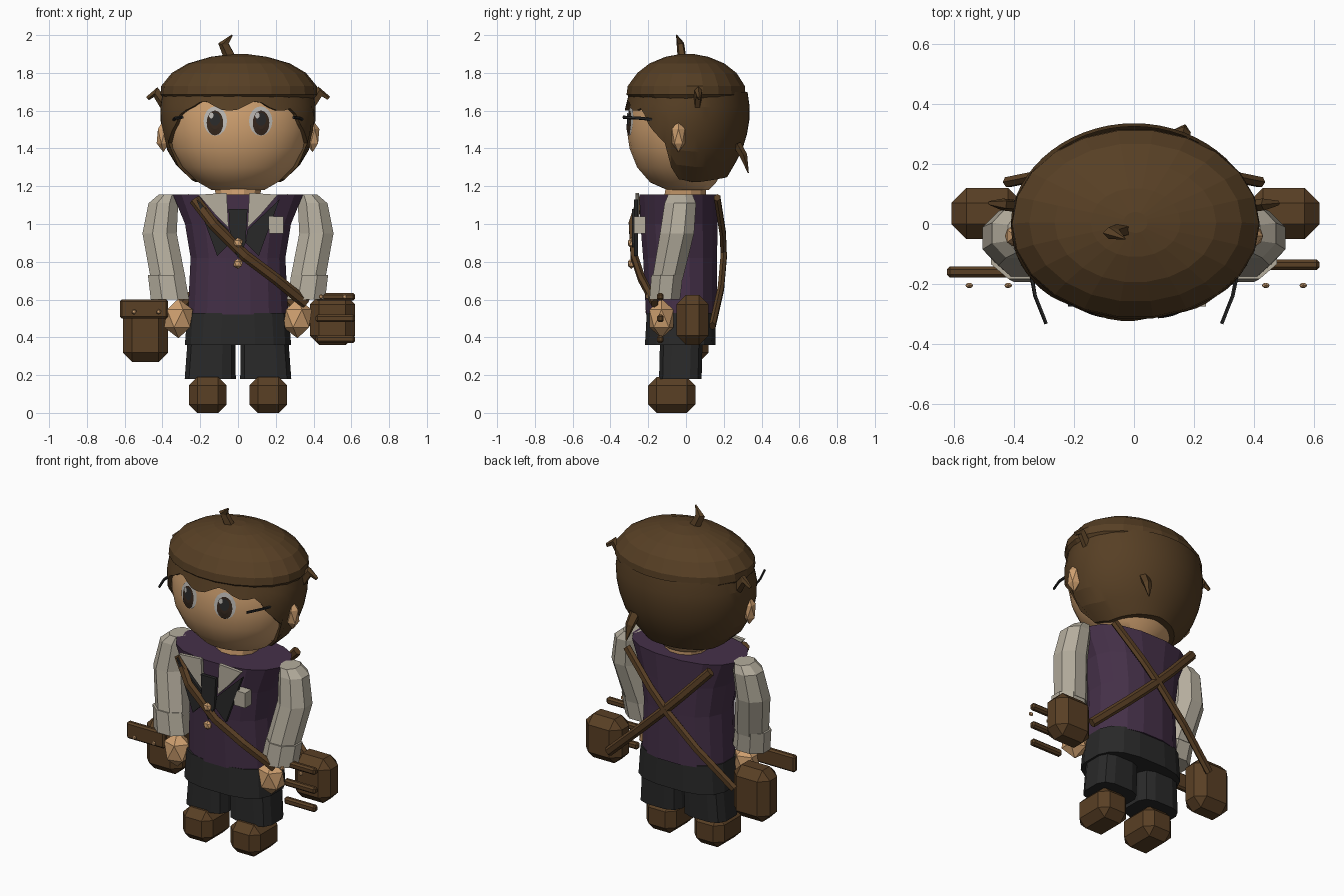
import bpy, bmesh, math
from mathutils import Vector

if "Cube" in bpy.data.objects:
    bpy.data.objects.remove(bpy.data.objects["Cube"])


def material(name, r, g, b):
    m = bpy.data.materials.new(name)
    m.diffuse_color = (r, g, b, 1)
    m.use_nodes = True
    m.node_tree.nodes["Principled BSDF"].inputs["Base Color"].default_value = m.diffuse_color
    return m


HAIR = material("hair brown", .095, .05, .018)
LEATHER = material("leather brown", .1, .05, .018)
SKIN = material("skin", .62, .35, .16)
PURPLE = material("vest purple", .06, .03, .066)
BLACK = material("charcoal", .022, .022, .022)
CREAM = material("shirt cream", .46, .42, .34)
WHITE = material("eye white", .5, .48, .45)
IRIS = material("iris brown", .035, .02, .012)


def finish(name, bm, mat, smooth=None, recalc=True):
    if recalc:
        bmesh.ops.recalc_face_normals(bm, faces=bm.faces)
    me = bpy.data.meshes.new(name)
    bm.to_mesh(me)
    bm.free()
    me.materials.append(mat)
    ob = bpy.data.objects.new(name, me)
    bpy.context.collection.objects.link(ob)
    if smooth:
        bpy.ops.object.select_all(action='DESELECT')
        ob.select_set(True)
        bpy.context.view_layer.objects.active = ob
        bpy.ops.object.shade_smooth_by_angle(angle=math.radians(smooth))
    return ob


def skin_rings(name, rings, mat, smooth=None, caps=True):
    """Bridge a list of equal point rings into a closed surface."""
    bm = bmesh.new()
    vs = [[bm.verts.new(p) for p in ring] for ring in rings]
    n = len(vs[0])
    for a, b in zip(vs, vs[1:]):
        for i in range(n):
            j = (i + 1) % n
            bm.faces.new((a[i], a[j], b[j], b[i]))
    if caps:
        bm.faces.new(vs[0])
        bm.faces.new(vs[-1])
    return finish(name, bm, mat, smooth)


def loft(name, rows, n, mat, power=1.0, smooth=None):
    """Rows are (z, centre x, radius x, front y, back y); low power is boxier."""
    rings = []
    for z, cx, rx, yf, yb in rows:
        ring = []
        for i in range(n):
            a = 2 * math.pi * (i + .5) / n
            s, c = math.sin(a), math.cos(a)
            s = math.copysign(abs(s) ** power, s)
            c = math.copysign(abs(c) ** power, c)
            ring.append((cx + rx * s, (yf + yb) / 2 - (yb - yf) / 2 * c, z))
        rings.append(ring)
    return skin_rings(name, rings, mat, smooth)


def tube(name, pts, radii, n, mat):
    pts = [Vector(p) for p in pts]
    rings = []
    for k, p in enumerate(pts):
        d = (pts[min(k + 1, len(pts) - 1)] - pts[max(k - 1, 0)]).normalized()
        u = d.cross(Vector((0, 1, .01))).normalized()
        v = d.cross(u)
        rings.append([p + radii[k] * (u * math.cos(a) + v * .7 * math.sin(a))
                      for a in (2 * math.pi * i / n for i in range(n))])
    return skin_rings(name, rings, mat)


def box(name, lo, hi, bevel, mat):
    bm = bmesh.new()
    bmesh.ops.create_cube(bm, size=1)
    for v in bm.verts:
        v.co = [l + (c + .5) * (h - l) for l, h, c in zip(lo, hi, v.co)]
    if bevel:
        bmesh.ops.bevel(bm, geom=bm.edges[:], offset=bevel, segments=1, affect='EDGES')
    return finish(name, bm, mat)


def ball(name, centre, scale, mat, sub=1):
    bm = bmesh.new()
    bmesh.ops.create_icosphere(bm, subdivisions=sub, radius=1)
    for v in bm.verts:
        v.co = [c + s * k for c, s, k in zip(centre, scale, v.co)]
    return finish(name, bm, mat)


def plate(name, outline, y, mat, thick=.02):
    return skin_rings(name, [[(x, y, z) for x, z in outline],
                             [(x, y + thick, z) for x, z in outline]], mat)


def interp(table, t):
    for a, b in zip(table, table[1:]):
        if t <= b[0]:
            f = max(0, (t - a[0]) / (b[0] - a[0]))
            return [p + (q - p) * f for p, q in zip(a[1:], b[1:])]
    return list(table[-1][1:])


# Head: height, half width, front y, back y
HEAD = [(1.18, .14, -.10, .12), (1.22, .21, -.19, .16), (1.30, .30, -.26, .21),
        (1.40, .36, -.30, .26), (1.50, .385, -.315, .29), (1.60, .395, -.305, .30),
        (1.74, .37, -.27, .28)]
loft("head", [(z, 0, r, f, b) for z, r, f, b in HEAD], 32, SKIN, smooth=40)

# Hair cap
CAP = [(1.66, .395, -.29, .29), (1.685, .415, -.318, .318), (1.73, .412, -.312, .315),
       (1.80, .355, -.26, .27), (1.85, .27, -.195, .205), (1.885, .15, -.11, .12),
       (1.90, .04, -.03, .04)]
loft("hair_cap", [(z, .005, r, f, b) for z, r, f, b in CAP], 22, HAIR)

# Lower hair follows the head and ends at a hairline set by angle from the front
HAIRLINE = [(0, 1.60), (46, 1.60), (52, 1.54), (64, 1.47), (74, 1.42), (80, 1.24),
            (110, 1.22), (150, 1.24), (180, 1.25)]
N, STEPS = 60, 6
rings = []
for k in range(STEPS + 2):
    ring = []
    for i in range(N):
        a = 2 * math.pi * i / N
        deg = math.degrees(min(a, 2 * math.pi - a))
        low = interp(HAIRLINE, deg)[0]
        if deg < 48:
            low += .05 * abs(math.sin(a * 4.5 + .5)) ** 3
        z = 1.70 + (low - 1.70) * min(k, STEPS) / STEPS
        r, f, b = interp(HEAD, z)
        off = .02 if k <= STEPS else -.02
        back = .02 * max(0, -math.cos(a)) if k <= STEPS else 0
        ring.append(((r + off) * math.sin(a),
                     (f + b) / 2 - ((b - f) / 2 + off + back) * math.cos(a), z))
    rings.append(ring)
skin_rings("lower_hair", rings, HAIR, smooth=12, caps=False)

# Loose tufts of hair
tube("top_tuft", [(-.035, -.02, 1.87), (-.075, -.03, 1.955), (-.03, -.05, 2.0)],
     [.035, .03, .004], 5, HAIR)
tube("back_tuft", [(.15, .27, 1.42), (.16, .305, 1.36), (.17, .33, 1.27)],
     [.035, .03, .004], 5, HAIR)


def eye_patch(name, cx, cz, rx, rz, off, mat):
    """Thin oval laid on the curved face."""
    def on_face(x, z):
        r, f, b = interp(HEAD, z)
        return (x, (f + b) / 2 - (b - f) / 2 * math.sqrt(1 - (x / r) ** 2) - off, z)
    bm = bmesh.new()
    loops = [[bm.verts.new(on_face(cx + t * rx * math.cos(a), cz + t * rz * math.sin(a)))
              for a in (2 * math.pi * i / 16 for i in range(16))] for t in (.5, 1)]
    bm.faces.new(loops[0])
    for i in range(16):
        j = (i + 1) % 16
        bm.faces.new((loops[0][i], loops[1][i], loops[1][j], loops[0][j]))
    finish(name, bm, mat, recalc=False)


# Torso, hips, buttons and breast pocket
loft("vest", [(.52, 0, .27, -.215, .165), (.82, 0, .255, -.23, .168),
              (1.0, 0, .285, -.245, .17), (1.155, 0, .35, -.25, .17)], 16, PURPLE, .85)
loft("hips", [(.36, 0, .285, -.22, .16), (.53, 0, .272, -.21, .155)], 16, BLACK, .7)
loft("neck", [(1.14, 0, .12, -.12, .11), (1.2, 0, .13, -.11, .11)], 12, SKIN)
plate("tie", [(-.05, 1.08), (.05, 1.08), (.04, .9), (0, .82), (-.04, .9)], -.285, BLACK)
plate("pocket_square", [(.165, .95), (.24, .95), (.24, 1.04), (.165, 1.04)], -.275, CREAM, .06)
for z in (.79, .90):
    ball("button", (0, -.29, z), (.028, .02, .028), SKIN)

for side, s in (("left", 1), ("right", -1)):
    # Face details
    eye_patch(side + "_eye_white", s * .12, 1.545, .062, .078, .004, WHITE)
    eye_patch(side + "_iris", s * .122, 1.535, .044, .066, .008, IRIS)
    eye_patch(side + "_pupil", s * .122, 1.555, .028, .035, .011, BLACK)
    eye_patch(side + "_glint", s * .122 - .02, 1.575, .012, .016, .014, WHITE)
    ball(side + "_ear", (s * .395, -.04, 1.465), (.04, .04, .085), SKIN)
    tube(side + "_temple_bar", [(s * .345, -.16, 1.55), (s * .33, -.24, 1.56),
                                (s * .293, -.333, 1.565)], [.009] * 3, 5, BLACK)
    tube(side + "_tuft", [(s * .385, .06, 1.63), (s * .435, .065, 1.70), (s * .48, .07, 1.665)],
         [.03, .03, .012], 5, HAIR)
    # Collar and lapels
    plate(side + "_collar", [(s * .06, 1.165), (s * .21, 1.155), (s * .12, 1.05),
                             (s * .05, .98)], -.268, CREAM)
    plate(side + "_lapel", [(s * .22, 1.13), (s * .05, .97), (s * .04, .9),
                            (s * .11, .83)], -.275, BLACK)
    # Sleeve, cuff and hand
    loft(side + "_sleeve", [(1.155, s * .37, .055, -.10, .04), (1.11, s * .395, .085, -.12, .06),
                            (.95, s * .415, .098, -.145, .05), (.71, s * .37, .1, -.185, -.01)],
         8, CREAM)
    loft(side + "_cuff", [(.73, s * .38, .105, -.19, -.01), (.60, s * .36, .11, -.20, -.025)],
         8, CREAM)
    ball(side + "_hand", (s * .315, -.13, .50), (.085, .075, .105), SKIN)
    # Leg and shoe
    loft(side + "_leg", [(.18, s * .147, .138, -.145, .085), (.38, s * .14, .13, -.14, .09)],
         12, BLACK, .6)
    box(side + "_shoe", (s * .16 - .1, -.2, 0), (s * .16 + .1, .05, .19), .045, LEATHER)
    # Straps crossing over the back
    tube(side + "_back_strap", [(s * .28, .165, 1.14), (s * .1, .195, .95), (-s * .02, .2, .83),
                                (-s * .2, .185, .66), (-s * .42, .14, .46)],
         [.027] * 5, 6, LEATHER)

# Front strap
tube("front_strap", [(-.23, -.24, 1.13), (-.13, -.285, 1.0), (.04, -.275, .83),
                     (.2, -.235, .71), (.36, -.165, .58)], [.03] * 5, 6, LEATHER)

# Hip bags with their front bars and studs
box("right_bag", (-.61, -.05, .27), (-.37, .12, .58), .05, LEATHER)
box("right_bag_flap", (-.625, -.178, .5), (-.37, -.142, .6), .01, LEATHER)
box("left_bag", (.38, -.05, .36), (.62, .12, .625), .05, LEATHER)
for z in (.615, .50, .39):
    box("left_bag_bar", (.41, -.153, z - .02), (.62, -.118, z + .02), .01, LEATHER)
for x, z in ((-.55, .535), (-.42, .535), (.44, .615), (.565, .615)):
    ball("stud", (x, -.205, z), (.014, .01, .014), SKIN)
